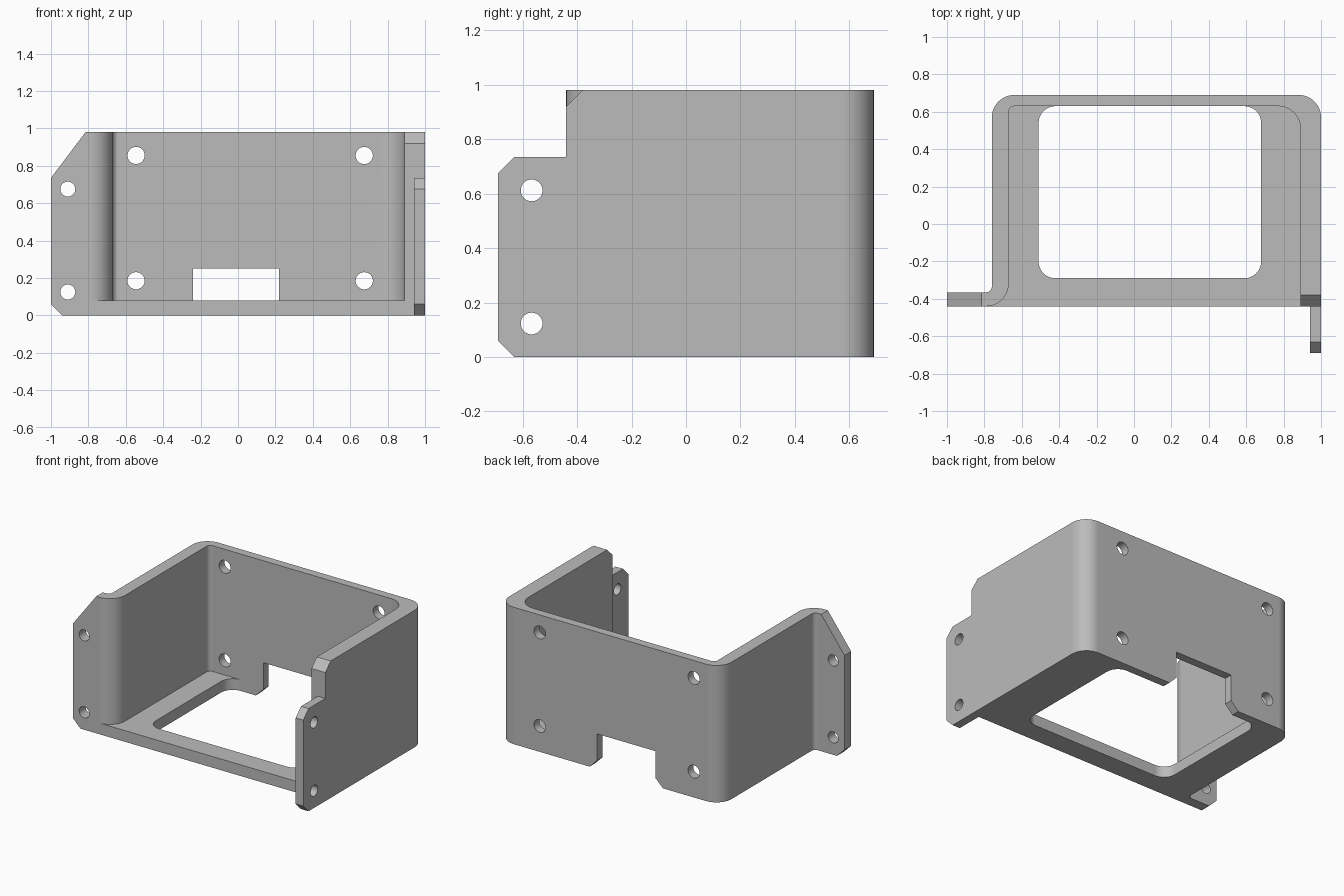
import bpy, bmesh, math
from mathutils import Vector

if "Cube" in bpy.data.objects:
    bpy.data.objects.remove(bpy.data.objects["Cube"])

grey = bpy.data.materials.new("plain grey")
grey.diffuse_color = (0.5, 0.5, 0.5, 1)
grey.use_nodes = True
grey.node_tree.nodes["Principled BSDF"].inputs["Base Color"].default_value = grey.diffuse_color


def rounded(corners, steps=12):
    """Turn (u, v, radius) corners into an outline with filleted corners."""
    out = []
    for i, (u, v, r) in enumerate(corners):
        p = Vector((u, v))
        if r == 0:
            out.append((u, v))
            continue
        a = (Vector(corners[i - 1][:2]) - p).normalized()
        b = (Vector(corners[(i + 1) % len(corners)][:2]) - p).normalized()
        centre = p + (a + b) * r          # all filleted corners are square
        for k in range(steps + 1):
            t = k / steps * math.pi / 2
            q = centre - b * r * math.cos(t) - a * r * math.sin(t)
            out.append((q.x, q.y))
    return out


def circle(u, v, r, n=32):
    return [(u + r * math.cos(2 * math.pi * k / n),
             v + r * math.sin(2 * math.pi * k / n)) for k in range(n)]


def prism(name, pts, axis, lo, hi):
    """Extrude a 2D outline along an axis."""
    place = {"x": lambda u, v, w: (w, u, v),
             "y": lambda u, v, w: (u, w, v),
             "z": lambda u, v, w: (u, v, w)}[axis]
    bm = bmesh.new()
    face = bm.faces.new([bm.verts.new(place(u, v, lo)) for u, v in pts])
    ext = bmesh.ops.extrude_face_region(bm, geom=[face])
    move = Vector(place(0, 0, hi - lo))
    bmesh.ops.translate(bm, vec=move, verts=[g for g in ext["geom"]
                                             if isinstance(g, bmesh.types.BMVert)])
    bmesh.ops.recalc_face_normals(bm, faces=bm.faces)
    mesh = bpy.data.meshes.new(name)
    bm.to_mesh(mesh)
    bm.free()
    mesh.materials.append(grey)
    ob = bpy.data.objects.new(name, mesh)
    bpy.context.collection.objects.link(ob)
    return ob


def combine(body, other, operation):
    mod = body.modifiers.new("combine", "BOOLEAN")
    mod.operation, mod.object, mod.solver = operation, other, "EXACT"
    bpy.context.view_layer.objects.active = body
    bpy.ops.object.modifier_apply(modifier=mod.name)
    bpy.data.objects.remove(other)


# Bent wall: left flange, left wall, back wall, right wall
bracket = prism("bracket", rounded([
    (-1, -0.44, 0), (-0.67, -0.44, 0.12), (-0.67, 0.63, 0.03), (0.89, 0.63, 0.12),
    (0.89, -0.44, 0), (1, -0.44, 0), (1, 0.69, 0.12), (-0.76, 0.69, 0.12),
    (-0.76, -0.365, 0.03), (-1, -0.365, 0)]), "z", 0, 0.98)

# Floor plate and right mounting ear
combine(bracket, prism("floor", [
    (-0.79, -0.44), (0.94, -0.44), (0.94, 0.65), (-0.71, 0.65),
    (-0.71, -0.40), (-0.79, -0.40)], "z", 0, 0.08), "UNION")
combine(bracket, prism("ear", [
    (-0.40, 0), (-0.63, 0), (-0.69, 0.06), (-0.69, 0.675), (-0.63, 0.735),
    (-0.40, 0.735)], "x", 0.94, 1.0), "UNION")

# Floor opening, cable notch and chamfered corners
cutters = [
    prism("opening", rounded([(-0.51, -0.29, 0.09), (0.68, -0.29, 0.09),
                              (0.68, 0.63, 0.09), (-0.51, 0.63, 0.09)]), "z", -0.1, 0.2),
    prism("notch", [(-0.24, 0.25), (-0.24, 0.06), (-0.32, -0.02), (0.30, -0.02),
                    (0.22, 0.06), (0.22, 0.25)], "y", 0.6, 0.8),
    prism("flange_slope", [(-1.185, 0.49), (-0.63, 1.225), (-1.185, 1.225)], "y", -0.5, -0.3),
    prism("flange_chamfer", [(-1.06, 0.12), (-0.88, -0.06), (-1.06, -0.06)], "y", -0.5, -0.3),
    prism("wall_chamfer", [(-0.50, 0.86), (-0.32, 1.04), (-0.50, 1.04)], "x", 0.8, 1.1),
]
# Screw holes in back wall, flange and ear
for x in (-0.545, 0.675):
    for z in (0.185, 0.855):
        cutters.append(prism("back_hole", circle(x, z, 0.046), "y", 0.5, 0.8))
for z in (0.125, 0.675):
    cutters.append(prism("flange_hole", circle(-0.91, z, 0.04), "y", -0.5, -0.3))
for z in (0.123, 0.612):
    cutters.append(prism("ear_hole", circle(-0.567, z, 0.04), "x", 0.9, 1.1))
for cutter in cutters:
    combine(bracket, cutter, "DIFFERENCE")

# Smooth fillets, crisp flat faces
bpy.ops.object.select_all(action="DESELECT")
bracket.select_set(True)
bpy.context.view_layer.objects.active = bracket
bpy.ops.object.shade_smooth_by_angle(angle=math.radians(30))
weighted = bracket.modifiers.new("flat_faces", "WEIGHTED_NORMAL")
weighted.keep_sharp = True
